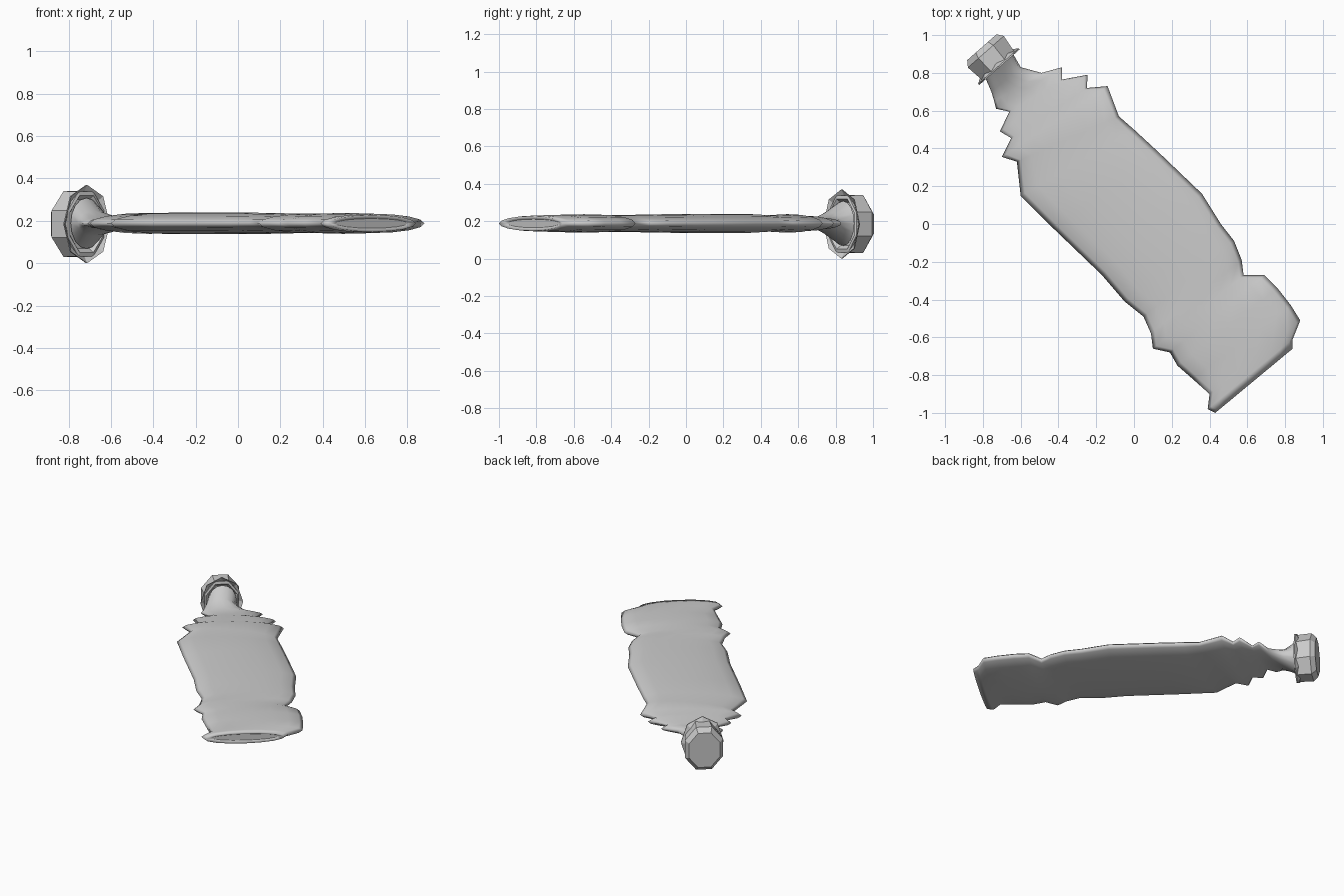
import bpy, bmesh, math
from mathutils import Vector

if "Cube" in bpy.data.objects:
    bpy.data.objects.remove(bpy.data.objects["Cube"])


def loft(name, rings, smooth):
    """Skin a list of equal-length point rings and close both ends."""
    bm = bmesh.new()
    loops = [[bm.verts.new(p) for p in ring] for ring in rings]
    n = len(loops[0])
    for a, b in zip(loops, loops[1:]):
        for i in range(n):
            j = (i + 1) % n
            bm.faces.new((a[i], a[j], b[j], b[i]))
    bm.faces.new(loops[0])
    bm.faces.new(loops[-1][::-1])
    bmesh.ops.recalc_face_normals(bm, faces=bm.faces)
    mesh = bpy.data.meshes.new(name)
    bm.to_mesh(mesh)
    bm.free()
    for p in mesh.polygons:
        p.use_smooth = smooth and len(p.vertices) == 4
    ob = bpy.data.objects.new(name, mesh)
    bpy.context.collection.objects.link(ob)
    return ob


def ring(centre, side, height, n, phase=0.0):
    """Ellipse spanned by a horizontal half-width vector and a half-height."""
    up = Vector((0, 0, height))
    return [centre + side * math.cos(a) + up * math.sin(a)
            for a in (phase + 2 * math.pi * i / n for i in range(n))]


# Crushed bottle: left and right silhouette points, neck to base
outline = [
    (-.79, .78, -.64, .90), (-.755, .70, -.60, .83), (-.74, .65, -.49, .80),
    (-.73, .61, -.38, .83), (-.66, .595, -.38, .765),
    (-.71, .49, -.245, .79), (-.65, .455, -.25, .72),
    (-.70, .355, -.14, .73), (-.62, .33, -.08, .57),
    (-.60, .15, .0, .50), (-.42, -.03, .13, .38), (-.17, -.27, .36, .16),
    (-.05, -.41, .46, .0), (.05, -.49, .53, -.09), (.09, -.58, .57, -.19),
    (.10, -.66, .58, -.27), (.19, -.68, .69, -.27), (.23, -.75, .76, -.34),
    (.31, -.82, .83, -.43), (.40, -.90, .88, -.51), (.39, -.98, .84, -.61),
    (.43, -1.0, .84, -.66), (.46, -.955, .80, -.675),
]
neck_height = {0: .12, 1: .06, 2: .032}
sections = []
for k, (lx, ly, rx, ry) in enumerate(outline):
    left, right = Vector((lx, ly, .188)), Vector((rx, ry, .188))
    half = (right - left) / 2
    height = neck_height.get(k, min(.052, .147 * half.length))
    if k == len(outline) - 1:
        height *= .7
    sections.append(ring((left + right) / 2, half, height, 16))
loft("bottle_body", sections, True)

# Squashed octagonal cap along the bottle axis
axis = Vector((-.66, .75, 0)).normalized()
side = Vector((axis.y, -axis.x, 0))
start = Vector((-.715, .833, .185))


def cap_ring(dist, width, height, phase=math.pi / 8):
    return ring(start + axis * dist, side * width, height, 8, phase)


loft("cap", [
    cap_ring(.03, .09, .12), cap_ring(0, .113, .145),
    cap_ring(.004, .123, .165), cap_ring(.105, .137, .168),
    cap_ring(.137, .112, .135),
], False)

# Thin flared rim at the mouth of the cap
loft("cap_rim", [
    cap_ring(.03, .10, .13, 0), cap_ring(-.004, .143, .185, 0),
    cap_ring(.004, .143, .185, 0), cap_ring(.025, .11, .15, 0),
], False)
